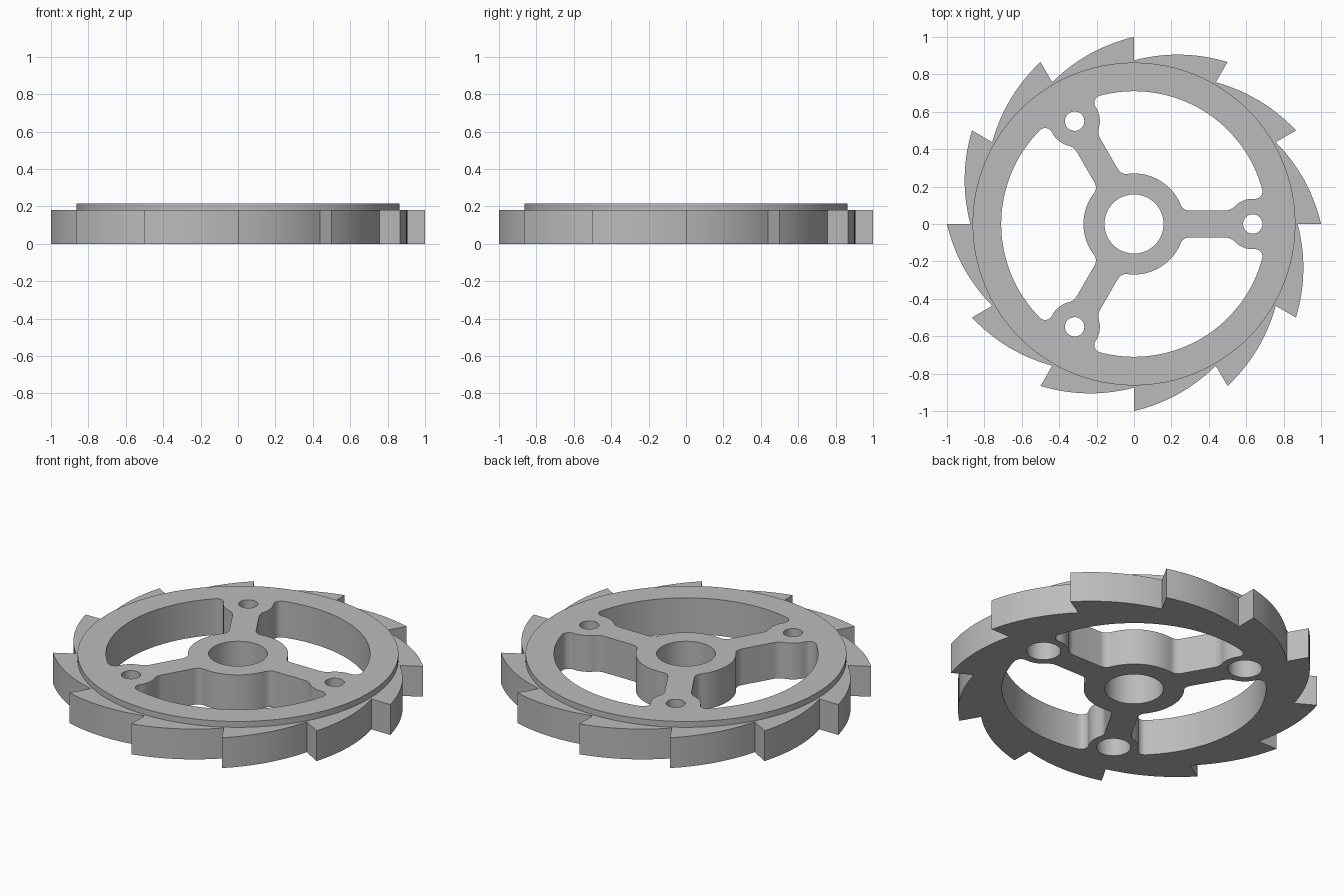
import bpy, bmesh
from math import sin, cos, pi, radians, atan2, sqrt, hypot, tau

cube = bpy.data.objects.get("Cube")
if cube:
    bpy.data.objects.remove(cube, do_unlink=True)

TEETH, ARMS = 12, 3
BODY_TOP, RING_TOP = 0.18, 0.215
RIM, HUB, ARM = 0.71, 0.27, 0.072        # pocket outer radius, hub radius, half arm width
BOSS_X, BOSS = 0.635, 0.135              # bolt boss centre and radius
STEP = 2 * pi / ARMS

grey = bpy.data.materials.new("Metal grey")
grey.use_nodes = True
colour = (0.5, 0.5, 0.5, 1)
grey.diffuse_color = colour
grey.node_tree.nodes["Principled BSDF"].inputs["Base Color"].default_value = colour


def arc(cx, cy, r, a, b, n):
    """Points on an arc from angle a to b."""
    return [(cx + r * cos(a + (b - a) * i / n), cy + r * sin(a + (b - a) * i / n))
            for i in range(n + 1)]


def circle(cx, cy, r, n):
    return arc(cx, cy, r, 0, tau, n)[:-1]


def turn(points, a):
    return [(x * cos(a) - y * sin(a), x * sin(a) + y * cos(a)) for x, y in points]


def prism(name, outlines, z0, z1):
    """Extrude closed outlines from z0 to z1 into one object."""
    bm = bmesh.new()
    for pts in outlines:
        face = bm.faces.new([bm.verts.new((x, y, z0)) for x, y in pts])
        top = bmesh.ops.extrude_face_region(bm, geom=[face])["geom"]
        for v in top:
            if isinstance(v, bmesh.types.BMVert):
                v.co.z = z1
    bmesh.ops.remove_doubles(bm, verts=bm.verts, dist=1e-5)
    bmesh.ops.recalc_face_normals(bm, faces=bm.faces)
    mesh = bpy.data.meshes.new(name)
    bm.to_mesh(mesh)
    bm.free()
    mesh.materials.append(grey)
    obj = bpy.data.objects.new(name, mesh)
    bpy.context.collection.objects.link(obj)
    return obj


def combine(target, tool, operation):
    """Apply a boolean and discard the tool."""
    mod = target.modifiers.new(operation.title(), "BOOLEAN")
    mod.object, mod.operation, mod.solver = tool, operation, "EXACT"
    bpy.context.view_layer.objects.active = target
    bpy.ops.object.modifier_apply(modifier=mod.name)
    bpy.data.objects.remove(tool, do_unlink=True)


def tooth():
    """Bowed back of one tooth, from its tip to the next root."""
    root, a, n, bow = 0.875, tau / TEETH, 12, 0.035
    dx, dy = root * cos(a) - 1, root * sin(a)
    length = hypot(dx, dy)
    pts = []
    for i in range(n + 1):
        t = i / n
        lift = 4 * bow * t * (1 - t) / length
        pts.append((1 + dx * t + dy * lift, dy * t - dx * lift))
    return pts


def pocket():
    """Rounded opening between two arms, mirrored about its middle."""
    f1, f2, f3 = 0.05, 0.07, 0.04
    # Fillet centres: hub to arm, arm to boss, boss to rim
    y1 = ARM + f1
    x1 = sqrt((HUB + f1) ** 2 - y1 ** 2)
    y2 = ARM + f2
    x2 = BOSS_X - sqrt((BOSS + f2) ** 2 - y2 ** 2)
    x3 = ((RIM - f3) ** 2 - (BOSS + f3) ** 2 + BOSS_X ** 2) / (2 * BOSS_X)
    y3 = sqrt((RIM - f3) ** 2 - x3 ** 2)
    hub_a, rim_a = atan2(y1, x1), atan2(y3, x3)
    b2, b3 = atan2(y2, x2 - BOSS_X), atan2(y3, x3 - BOSS_X)
    half = arc(0, 0, HUB, STEP / 2, hub_a, 14)
    half += arc(x1, y1, f1, hub_a - pi, -pi / 2, 8)
    half += arc(x2, y2, f2, -pi / 2, b2 - pi + tau * (b2 < 0), 8)
    half += arc(BOSS_X, 0, BOSS, b2, b3, 10)[1:]
    half += arc(x3, y3, f3, b3 - pi + tau, rim_a + tau, 10)[1:] if b3 > pi else \
        arc(x3, y3, f3, b3 - pi, rim_a, 10)[1:]
    half += arc(0, 0, RIM, rim_a, STEP / 2, 24)[1:]
    other = turn([(x, -y) for x, y in half], STEP)
    pts = []
    for p in half + other[::-1]:
        if not pts or hypot(p[0] - pts[-1][0], p[1] - pts[-1][1]) > 1e-4:
            pts.append(p)
    return pts[:-1]


# Toothed body with the raised ring
outline = [p for k in range(TEETH) for p in turn(tooth(), k * tau / TEETH)]
wheel = prism("ratchet_wheel", [outline], 0, BODY_TOP)
combine(wheel, prism("raised_ring", [circle(0, 0, 0.863, 128)], 0.1, RING_TOP), "UNION")

# Shaft bore, pockets and bolt holes
arms = [k * STEP for k in range(ARMS)]
openings = [circle(0, 0, 0.158, 64)]
openings += [turn(pocket(), a) for a in arms]
openings += [turn(circle(BOSS_X, 0, 0.052, 32), a) for a in arms]
combine(wheel, prism("openings", openings, -0.1, 0.4), "DIFFERENCE")

# Wider bolt recesses on the underside
recesses = [turn(circle(BOSS_X, 0, 0.092, 40), a) for a in arms]
combine(wheel, prism("recesses", recesses, -0.1, 0.13), "DIFFERENCE")

bpy.ops.object.select_all(action="DESELECT")
wheel.select_set(True)
bpy.context.view_layer.objects.active = wheel
bpy.ops.object.shade_smooth_by_angle(angle=radians(30))
